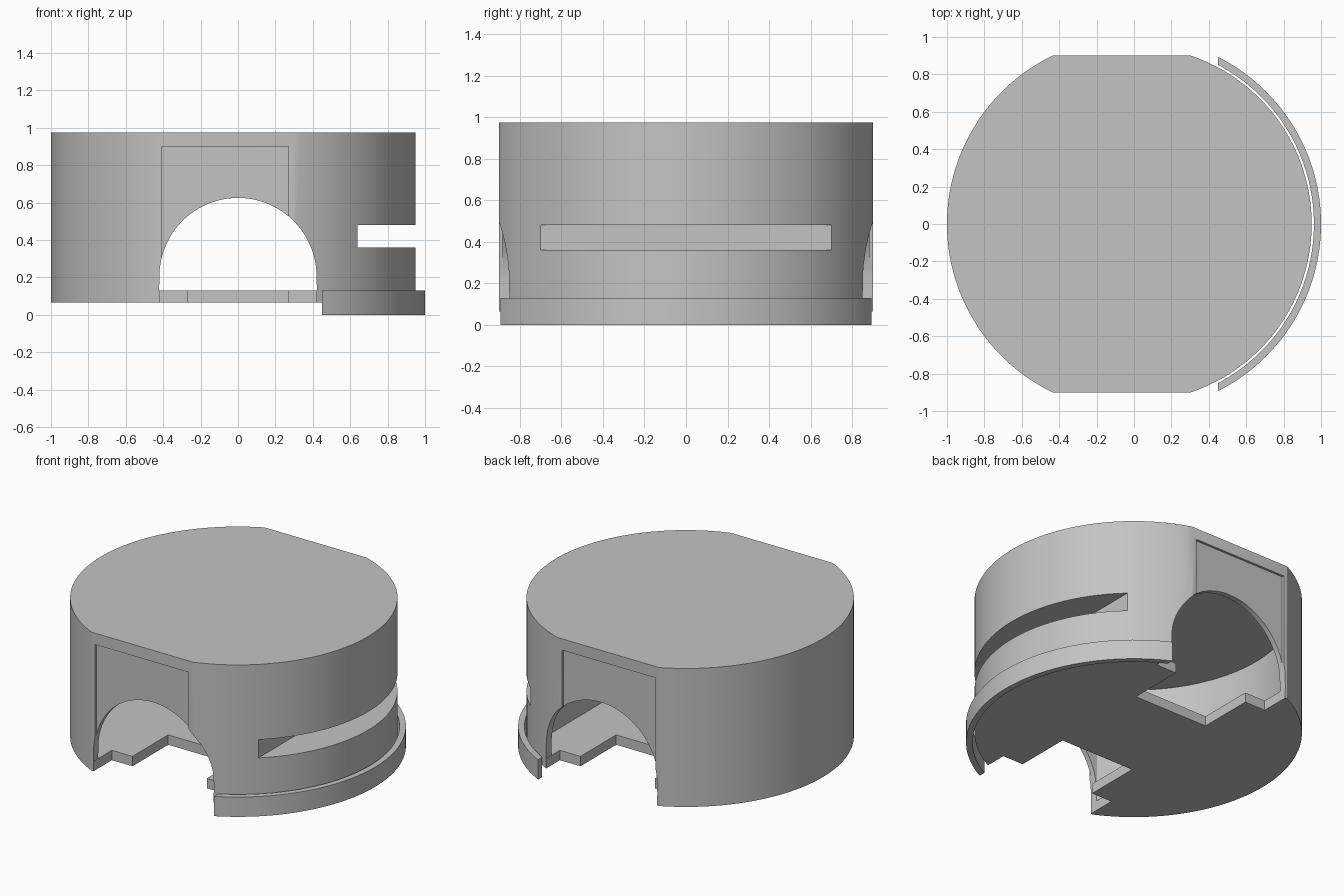
import bpy, bmesh, math

cube = bpy.data.objects.get("Cube")
if cube:
    bpy.data.objects.remove(cube, do_unlink=True)

grey = bpy.data.materials.new("plain_grey")
grey.use_nodes = True
colour = (0.55, 0.55, 0.55, 1)
grey.diffuse_color = colour
grey.node_tree.nodes["Principled BSDF"].inputs["Base Color"].default_value = colour


def arc(radius, start, end, steps=64):
    return [(radius * math.cos(start + (end - start) * i / steps),
             radius * math.sin(start + (end - start) * i / steps))
            for i in range(steps + 1)]


def outline(left, right, flat):
    """Two half rounds of different radius joined by flats front and back."""
    a, b = math.asin(flat / right), math.asin(flat / left)
    return arc(right, -a, a) + arc(left, math.pi - b, math.pi + b)


def prism(name, points, low, high, axis="z"):
    """Extrude a closed profile along z, or an x-z profile along y."""
    place = (lambda p, h: (p[0], p[1], h)) if axis == "z" else (lambda p, h: (p[0], h, p[1]))
    bm = bmesh.new()
    base = bm.faces.new([bm.verts.new(place(p, low)) for p in points])
    new = bmesh.ops.extrude_face_region(bm, geom=[base])["geom"]
    shift = (0, 0, high - low) if axis == "z" else (0, high - low, 0)
    bmesh.ops.translate(bm, vec=shift, verts=[g for g in new if isinstance(g, bmesh.types.BMVert)])
    bmesh.ops.recalc_face_normals(bm, faces=bm.faces)
    mesh = bpy.data.meshes.new(name)
    bm.to_mesh(mesh)
    bm.free()
    mesh.materials.append(grey)
    obj = bpy.data.objects.new(name, mesh)
    bpy.context.collection.objects.link(obj)
    return obj


def box(name, x0, x1, y0, y1, z0, z1):
    return prism(name, [(x0, y0), (x1, y0), (x1, y1), (x0, y1)], z0, z1)


def cut(obj, cutters):
    for cutter in cutters:
        mod = obj.modifiers.new(cutter.name, "BOOLEAN")
        mod.operation = "DIFFERENCE"
        mod.solver = "EXACT"
        mod.object = cutter
    graph = bpy.context.evaluated_depsgraph_get()
    mesh = bpy.data.meshes.new_from_object(obj.evaluated_get(graph))
    obj.modifiers.clear()
    obj.data = mesh
    for cutter in cutters:
        bpy.data.objects.remove(cutter, do_unlink=True)


plan = outline(1.0, 0.95, 0.9)
floor_z, lid_z = 0.13, 0.91

# Hollow housing wall with arches, side slot and recessed flat panels
wall = prism("housing_wall", plan, floor_z, lid_z)
inner = [(min(x, 0.6), y) for x, y in outline(0.95, 0.9, 0.85)]
arch = [(x, z + 0.205) for x, z in arc(0.42, 0, math.pi)] + [(-0.425, 0), (0.425, 0)]
cut(wall, [
    prism("cavity", inner, 0, 1.1),
    prism("arch_opening", arch, -1.2, 1.2, "y"),
    box("side_slot", 0.64, 1.2, -1.2, 1.2, 0.36, 0.48),
    box("front_recess", -0.41, 0.27, -1.2, -0.885, 0, 0.9),
    box("back_recess", -0.41, 0.27, 0.885, 1.2, 0, 0.9),
])

# Lid
lid = prism("lid", plan, lid_z, 0.975)

# Floor plate with a stepped notch front and back
plate = prism("floor_plate", plan, 0.065, floor_z)
notches = []
for side in (-1, 1):
    steps = [(-0.27, 0.34), (0.27, 0.34), (0.27, 0.71), (0.42, 0.71),
             (0.42, 1.2), (-0.42, 1.2), (-0.42, 0.71), (-0.27, 0.71)]
    notches.append(prism("notch", [(x, side * y) for x, y in steps], -0.1, 0.3))
cut(plate, notches)

# Curved skirt around the right-hand edge
rim_x = 0.45
outer_a, inner_a = math.acos(rim_x), math.acos(rim_x / 0.962)
skirt = prism("curved_skirt", arc(1.0, -outer_a, outer_a) + arc(0.962, inner_a, -inner_a), 0, floor_z)

for obj in (wall, lid, plate, skirt):
    bpy.ops.object.select_all(action="DESELECT")
    obj.select_set(True)
    bpy.context.view_layer.objects.active = obj
    bpy.ops.object.shade_smooth_by_angle(angle=math.radians(25))
